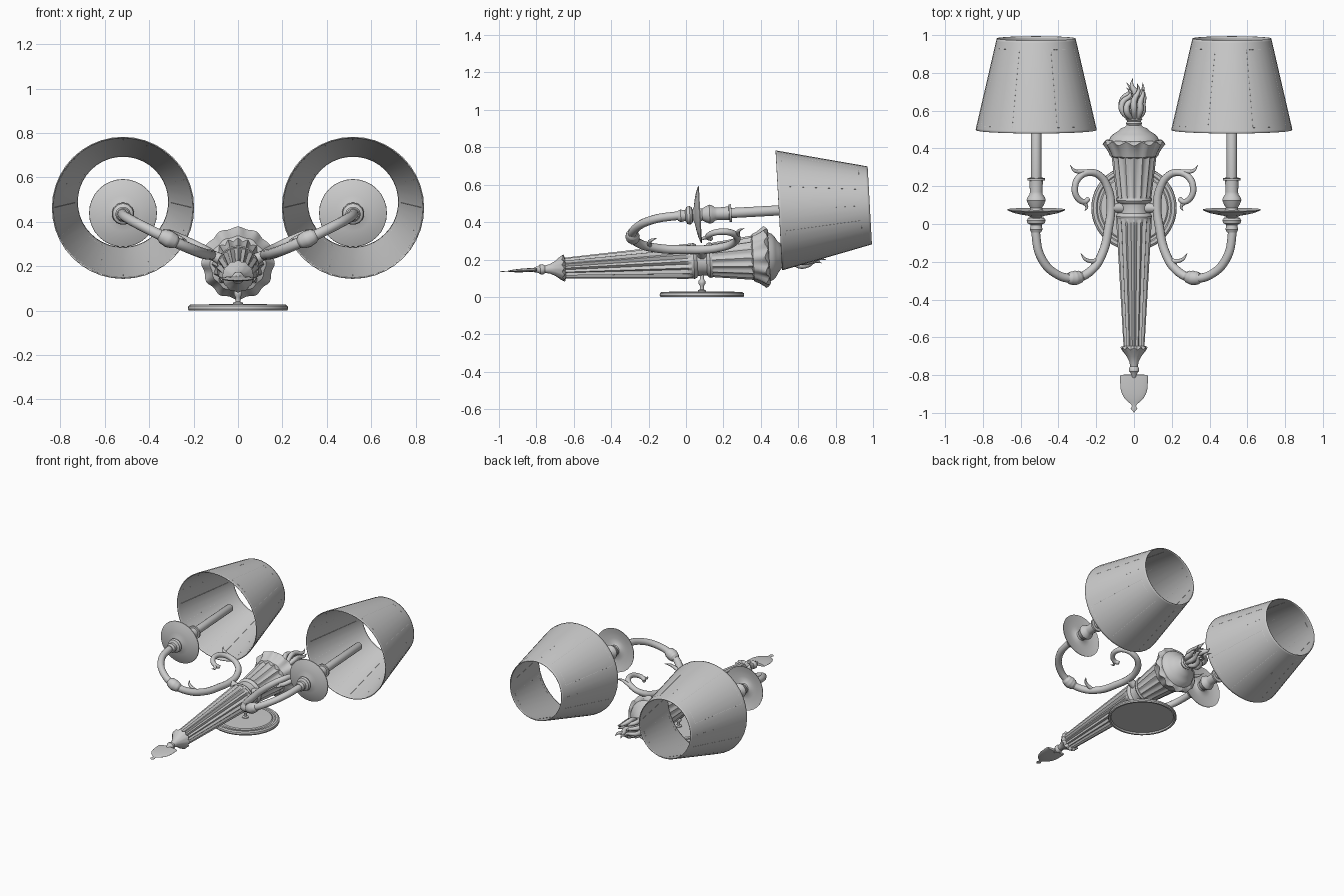
import bpy, bmesh
from math import sin, cos, pi, radians
from mathutils import Matrix, Vector

TILT = 0.055
# Fixture frame: y runs along the body, z points away from the wall
BASE = Matrix.Translation((0, 0, 0.19)) @ Matrix.Rotation(TILT, 4, 'X')


def finish(name, me, mat, angle=35):
    me.transform(mat)
    bm = bmesh.new()
    bm.from_mesh(me)
    bmesh.ops.remove_doubles(bm, verts=bm.verts, dist=1e-5)
    bmesh.ops.recalc_face_normals(bm, faces=bm.faces)
    bm.to_mesh(me)
    bm.free()
    me.shade_smooth()
    me.set_sharp_from_angle(angle=radians(angle))
    ob = bpy.data.objects.new(name, me)
    bpy.context.collection.objects.link(ob)
    return ob


def lathe(name, profile, mat=BASE, segs=32, waves=16, flat=1.0, angle=35):
    """Spin (v, r, [dr, dv]) about y; dr and dv ripple the ring."""
    bm = bmesh.new()
    rings = []
    for p in profile:
        v, r, dr, dv = (tuple(p) + (0, 0))[:4]
        ring = []
        for i in range(segs):
            a = 2 * pi * i / segs
            c = cos(waves * a)
            q = r + dr * c
            ring.append(bm.verts.new((q * cos(a), v + dv * c, q * sin(a) * flat)))
        rings.append(ring)
    for A, B in zip(rings, rings[1:]):
        for i in range(segs):
            j = (i + 1) % segs
            bm.faces.new((A[i], A[j], B[j], B[i]))
    me = bpy.data.meshes.new(name)
    bm.to_mesh(me)
    bm.free()
    return finish(name, me, mat, angle)


def tubes(name, paths, mat=BASE, bevel=3, res=6):
    """Round tubes through lists of (point, radius)."""
    cu = bpy.data.curves.new(name + "_path", 'CURVE')
    cu.dimensions = '3D'
    cu.bevel_depth, cu.bevel_resolution, cu.resolution_u = 1.0, bevel, res
    cu.use_fill_caps = True
    for path in paths:
        sp = cu.splines.new('BEZIER')
        sp.bezier_points.add(len(path) - 1)
        for bp, (co, r) in zip(sp.bezier_points, path):
            bp.co, bp.radius = co, r
            bp.handle_left_type = bp.handle_right_type = 'AUTO'
    tmp = bpy.data.objects.new(name + "_tmp", cu)
    bpy.context.collection.objects.link(tmp)
    dg = bpy.context.evaluated_depsgraph_get()
    me = bpy.data.meshes.new_from_object(tmp.evaluated_get(dg))
    bpy.data.objects.remove(tmp)
    return finish(name, me, mat, 50)


# Wall plate with a stepped rim and hollow back
plate = Matrix.Translation((0, 0.085, 0)) @ Matrix.Rotation(pi / 2, 4, 'X')
lathe("wall_plate", [(0.01, 0), (0.01, 0.205), (0, 0.21), (0, 0.222), (0.008, 0.226),
                     (0.02, 0.224), (0.027, 0.215), (0.027, 0.2), (0.022, 0.194),
                     (0.022, 0.182), (0.028, 0.175), (0.03, 0)], plate, 48)
# Mounting stem
lathe("mount_stem", [(0.02, 0.0), (0.02, 0.022), (0.035, 0.022), (0.04, 0.011), (0.06, 0.011),
                     (0.07, 0.018), (0.085, 0.018), (0.095, 0.011), (0.13, 0.011)], plate, 16)

# Fluted tapering column, lower and upper parts
lathe("lower_column", [(-0.66, 0), (-0.66, 0.05, 0.005), (0.0, 0.086, 0.007),
                       (0.025, 0.09, 0.004), (0.04, 0.09), (0.04, 0)], segs=64)
lathe("middle_band", [(0.03, 0), (0.03, 0.093), (0.042, 0.096), (0.054, 0.09), (0.06, 0.082),
                      (0.085, 0.079), (0.11, 0.082), (0.116, 0.09), (0.128, 0.096),
                      (0.14, 0.092), (0.14, 0)], segs=40)
lathe("upper_column", [(0.135, 0), (0.135, 0.088), (0.15, 0.087, 0.006), (0.36, 0.111, 0.008),
                       (0.38, 0.115), (0.38, 0)], segs=64)
# Scalloped crown and neck
lathe("crown", [(0.35, 0.1), (0.36, 0.124, 0.003), (0.385, 0.134, 0.004), (0.415, 0.15, 0.006, -0.004),
                (0.432, 0.161, 0.005, -0.009), (0.442, 0.15, 0.003, -0.005), (0.445, 0.132),
                (0.465, 0.122), (0.48, 0.105), (0.495, 0.08), (0.508, 0.068), (0.514, 0.05),
                (0.525, 0.038), (0.535, 0.044), (0.545, 0.036), (0.555, 0.045), (0.565, 0.03),
                (0.57, 0)], segs=72, waves=12)
# Flared foot below the column
lathe("foot_flare", [(-0.64, 0), (-0.645, 0.053), (-0.658, 0.07, 0.003, 0.006),
                     (-0.672, 0.06, 0.002), (-0.70, 0.04), (-0.73, 0.025), (-0.755, 0.02),
                     (-0.765, 0.027), (-0.78, 0.027), (-0.79, 0.018), (-0.81, 0.014), (-0.83, 0)],
      segs=48, waves=12)
# Flat leaf drop
lathe("leaf_drop", [(-0.797, 0), (-0.8, 0.07), (-0.81, 0.074), (-0.87, 0.072), (-0.9, 0.064),
                    (-0.925, 0.05), (-0.945, 0.03), (-0.957, 0.013), (-0.967, 0.011),
                    (-0.978, 0.018), (-0.988, 0.011), (-1.0, 0)], flat=0.14)

# Flame finial: ring of wavy tongues round a taller middle one
flame = []
for k in range(9):
    a = 2 * pi * k / 9
    h = 0.70 + 0.03 * (k % 3) * 0.8
    pts = []
    for f, rad, sway, thick in ((0, 0.02, 0, 0.013), (0.3, 0.056, -0.01, 0.017),
                                (0.55, 0.054, -0.008, 0.016), (0.8, 0.038, 0.018, 0.010),
                                (1, 0.05, 0.008, 0.001)):
        pts.append(((rad * cos(a) + sway, 0.555 + f * (h - 0.555), rad * sin(a)), thick))
    flame.append(pts)
flame.append([((0, 0.555, 0), 0.02), ((-0.012, 0.63, 0), 0.035), ((0.008, 0.69, 0), 0.02),
              ((-0.012, 0.735, 0), 0.011), ((-0.006, 0.773, 0), 0.001)])
tubes("flame_finial", flame, bevel=2, res=5)

LAMP_X, LAMP_W = 0.518, 0.245
for s, side in ((-1, "left"), (1, "right")):
    def P(x, y):
        w = x * LAMP_W / LAMP_X
        return (s * x, y + TILT * w, w)

    def path(rows):
        return [(P(x, y), r) for x, y, r in rows]

    # S-shaped arm ending in a scroll
    tubes(side + "_arm", [path([
        (0.518, 0.02, 0.023), (0.518, -0.07, 0.023), (0.493, -0.175, 0.023), (0.42, -0.26, 0.023),
        (0.315, -0.287, 0.024), (0.225, -0.245, 0.024), (0.165, -0.15, 0.024), (0.135, -0.02, 0.024),
        (0.122, 0.09, 0.023), (0.138, 0.19, 0.022), (0.18, 0.255, 0.02), (0.235, 0.273, 0.019),
        (0.288, 0.25, 0.018), (0.313, 0.195, 0.017), (0.3, 0.14, 0.016), (0.262, 0.118, 0.015),
        (0.24, 0.135, 0.012)])], bevel=4)
    # Collar on the arm and boss joining it to the band
    tubes(side + "_arm_collar", [path([(0.352, -0.284, 0.024), (0.338, -0.286, 0.034),
                                       (0.312, -0.286, 0.039), (0.288, -0.28, 0.034),
                                       (0.275, -0.275, 0.024)])], bevel=4)
    tubes(side + "_arm_boss", [path([(0.05, 0.085, 0.03), (0.125, 0.085, 0.022)])])
    # Curling leaves
    tubes(side + "_arm_leaves", [
        path([(0.185, -0.19, 0.012), (0.22, -0.197, 0.012), (0.258, -0.187, 0.009), (0.282, -0.155, 0.001)]),
        path([(0.225, 0.275, 0.012), (0.27, 0.278, 0.012), (0.315, 0.283, 0.009), (0.338, 0.312, 0.001)]),
        path([(0.29, 0.13, 0.012), (0.262, 0.11, 0.011), (0.25, 0.09, 0.008), (0.26, 0.07, 0.001)])],
        bevel=2)

    lamp = BASE @ Matrix.Translation((s * LAMP_X, 0, LAMP_W))
    # Drip dish with knob and candle cup
    lathe(side + "_candle_cup", [
        (-0.03, 0), (-0.03, 0.027), (-0.015, 0.034), (0.0, 0.03), (0.01, 0.03), (0.018, 0.046),
        (0.034, 0.05), (0.046, 0.042), (0.05, 0.028), (0.058, 0.045), (0.064, 0.08), (0.073, 0.12),
        (0.086, 0.152), (0.091, 0.153), (0.083, 0.12), (0.078, 0.08), (0.08, 0.045), (0.088, 0.034),
        (0.1, 0.032), (0.118, 0.042), (0.14, 0.051), (0.156, 0.046), (0.17, 0.035), (0.185, 0.033),
        (0.243, 0.036), (0.245, 0.047), (0.257, 0.047), (0.258, 0)], lamp, 32)
    # Candle tube
    lathe(side + "_candle", [(0.25, 0), (0.25, 0.027), (0.66, 0.027), (0.67, 0.02), (0.67, 0)], lamp, 24)

    # Conical shade, open at both ends
    V0, V1, R0, R1 = 0.511, 0.997, 0.318, 0.206
    shade = lathe(side + "_shade", [(V0, R0), (V0 + 0.012, R0 - 0.002), (V1 - 0.012, R1 + 0.003),
                                    (V1, R1)], lamp, 40)
    sol = shade.modifiers.new("thickness", 'SOLIDIFY')
    sol.thickness, sol.offset = 0.005, 0

    # Fine trim lines framing the shade panels
    def on_shade(deg, f):
        a, r = radians(deg), R0 + (R1 - R0) * f
        return ((r * cos(a), V0 + (V1 - V0) * f, r * sin(a)), 0.003)
    trim = []
    for k in range(8):
        d = 45 * k
        trim += [[on_shade(d, 0.06), on_shade(d, 0.9)], [on_shade(d + 24, 0.06), on_shade(d + 24, 0.9)]]
        if k % 2:
            trim += [[on_shade(d + 4 * i, f) for i in range(7)] for f in (0.06, 0.9)]
    tubes(side + "_shade_trim", trim, lamp, bevel=0, res=2)
